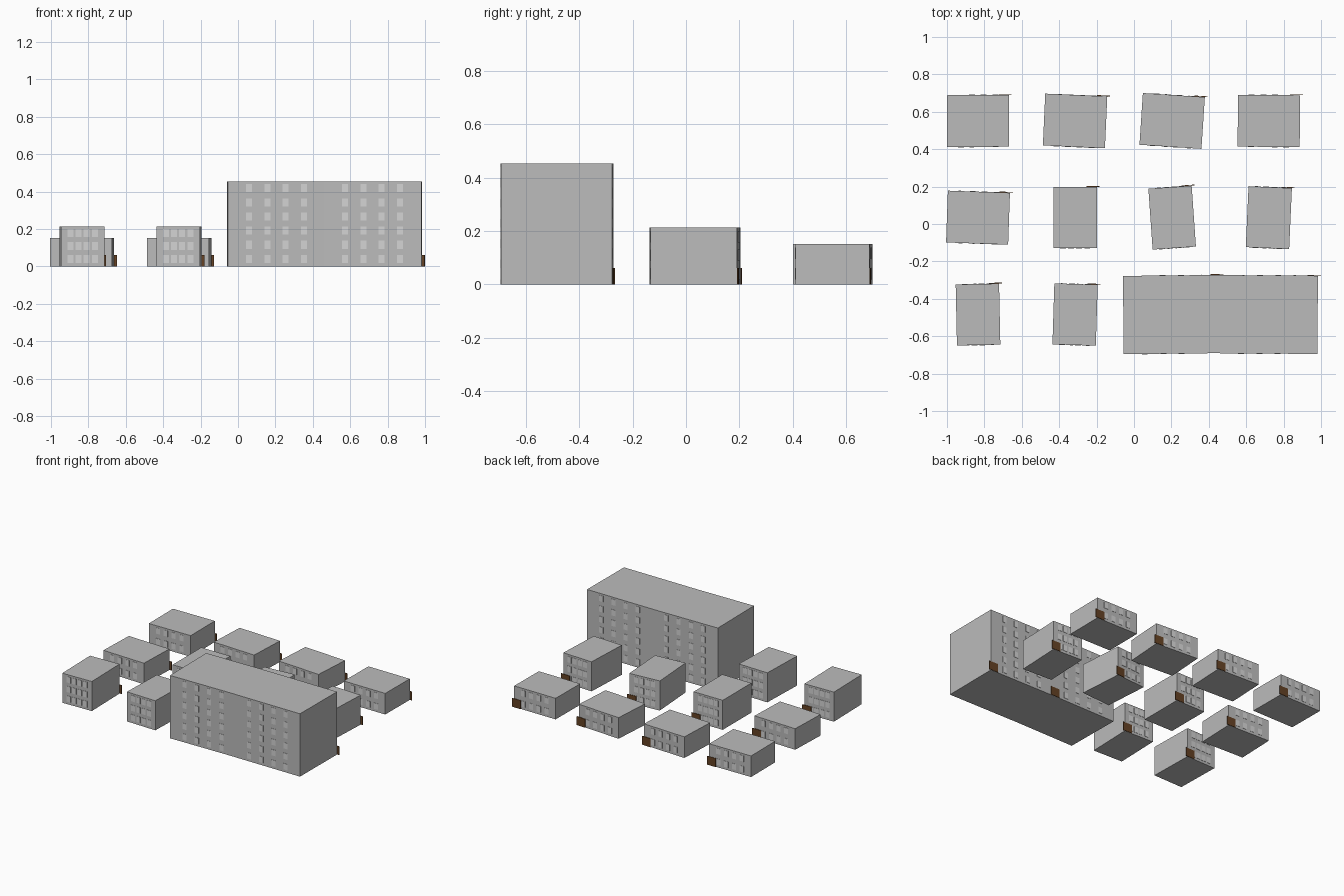
import bpy, math
from mathutils import Matrix, Vector

if "Cube" in bpy.data.objects:
    bpy.data.objects.remove(bpy.data.objects["Cube"])


def material(name, rgb):
    m = bpy.data.materials.new(name)
    m.diffuse_color = (*rgb, 1)
    m.use_nodes = True
    m.node_tree.nodes["Principled BSDF"].inputs["Base Color"].default_value = m.diffuse_color
    return m


WALL = material("wall grey", (0.50, 0.50, 0.50))
GLASS = material("window light grey", (0.66, 0.66, 0.66))
WOOD = material("door brown", (0.13, 0.055, 0.018))


def boxes(name, items, mat, place):
    """One mesh made of boxes, each given as (centre, size), moved by place."""
    verts, faces = [], []
    for c, s in items:
        n = len(verts)
        for x in (-.5, .5):
            for y in (-.5, .5):
                for z in (-.5, .5):
                    verts.append(Vector((c[0] + x * s[0], c[1] + y * s[1], c[2] + z * s[2])))
        faces += [[n + i for i in f] for f in
                  ((0, 1, 3, 2), (4, 6, 7, 5), (0, 4, 5, 1),
                   (2, 3, 7, 6), (0, 2, 6, 4), (1, 5, 7, 3))]
    me = bpy.data.meshes.new(name)
    me.from_pydata(verts, [], faces)
    me.materials.append(mat)
    ob = bpy.data.objects.new(name, me)
    ob.matrix_world = place
    bpy.context.collection.objects.link(ob)
    return ob


# Building types: width, depth, height, floors
LOW = (0.332, 0.277, 0.152, 2)
TALL = (0.232, 0.326, 0.213, 3)
BLOCK = (0.522, 0.418, 0.453, 6)


def building(name, kind, x, y, deg):
    w, d, h, floors = kind
    place = Matrix.Translation((x, y, 0)) @ Matrix.Rotation(math.radians(deg), 4, 'Z')
    boxes(name + "_walls", [((0, 0, h / 2), (w, d, h))], WALL, place)
    # four window columns per floor, front and back
    pitch = (h - 0.075) / (floors - 1)
    panes = [((w * 0.187 * (i - 1.5), side * d / 2, 0.040 + pitch * f), (0.032, 0.004, 0.043))
             for side in (-1, 1) for f in range(floors) for i in range(4)]
    boxes(name + "_windows", panes, GLASS, place)
    # door on the back, overhanging the right corner
    boxes(name + "_door", [((w / 2 - 0.02, d / 2 + 0.003, 0.031), (0.07, 0.004, 0.062))],
          WOOD, place)


# Grid columns and rows
X = (-0.834, -0.315, 0.204, 0.721)
Y = (0.551, 0.034, -0.484)

LAYOUT = [
    [(LOW, 0.4), (LOW, -2.6), (LOW, -3.8), (LOW, -0.5)],
    [(LOW, -2.0), (TALL, 0.0), (TALL, 4.0), (TALL, -2.6)],
    [(TALL, 1.2), (TALL, -1.8), (BLOCK, 0.6), (BLOCK, -0.4)],
]

for r, row in enumerate(LAYOUT):
    for c, (kind, deg) in enumerate(row):
        building(f"building_{r + 1}_{c + 1}", kind, X[c], Y[r], deg)
